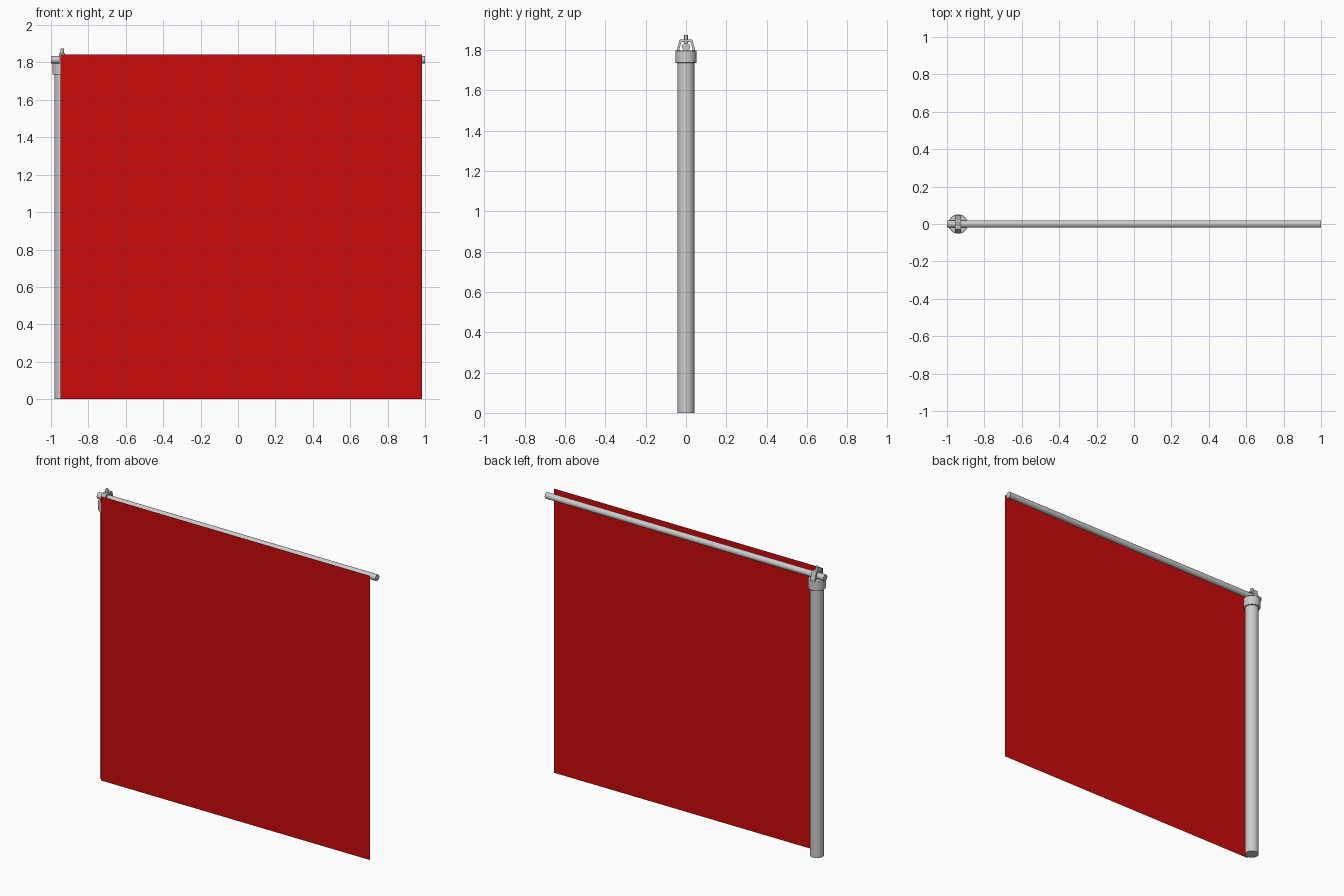
import bpy, bmesh
from math import pi, radians

if "Cube" in bpy.data.objects:
    bpy.data.objects.remove(bpy.data.objects["Cube"])

POLE_X = -0.94


def cylinder(name, radius, length, location, rotation=(0, 0, 0), sides=32, bevel=0.0):
    bpy.ops.mesh.primitive_cylinder_add(vertices=sides, radius=radius, depth=length,
                                        location=location, rotation=rotation)
    ob = bpy.context.object
    ob.name = name
    if bevel:
        mod = ob.modifiers.new("edge", 'BEVEL')
        mod.width = bevel
        mod.segments = 2
        mod.limit_method = 'ANGLE'
        mod.angle_limit = radians(40)
    bpy.ops.object.shade_smooth_by_angle(angle=radians(30))
    return ob


def mesh_object(name, bm):
    bmesh.ops.recalc_face_normals(bm, faces=bm.faces)
    me = bpy.data.meshes.new(name)
    bm.to_mesh(me)
    bm.free()
    ob = bpy.data.objects.new(name, me)
    bpy.context.collection.objects.link(ob)
    return ob


# Upright pole, its cap collar and the horizontal bar
cylinder("pole", 0.042, 1.76, (POLE_X, 0, 0.88))
cylinder("collar", 0.052, 0.062, (POLE_X, 0, 1.766), bevel=0.003)
cylinder("crossbar", 0.02, 2.0, (0, 0, 1.815), (0, pi / 2, 0))

# Bracket looping over the bar: half outline (y, z), mirrored and extruded in x
outer = [(0.047, 1.79), (0.045, 1.80), (0.033, 1.846), (0.027, 1.852)]
inner = [(0.034, 1.79), (0.033, 1.80), (0.024, 1.836), (0.021, 1.840)]


def mirrored(half):
    return half + [(-y, z) for y, z in reversed(half)]


bm = bmesh.new()
out_v = [bm.verts.new((POLE_X - 0.016, y, z)) for y, z in mirrored(outer)]
in_v = [bm.verts.new((POLE_X - 0.016, y, z)) for y, z in mirrored(inner)]
faces = [bm.faces.new((out_v[i], out_v[i + 1], in_v[i + 1], in_v[i]))
         for i in range(len(out_v) - 1)]
ext = bmesh.ops.extrude_face_region(bm, geom=faces, use_keep_orig=True)
moved = [g for g in ext["geom"] if isinstance(g, bmesh.types.BMVert)]
bmesh.ops.translate(bm, verts=moved, vec=(0.032, 0, 0))
mesh_object("bracket", bm)

# Clamp screw through the top of the bracket
cylinder("clamp_screw", 0.009, 0.042, (POLE_X, 0, 1.853), sides=16)

# Flag sheet hanging in front of the pole
bm = bmesh.new()
bm.faces.new([bm.verts.new((x, -0.0525, z))
              for x, z in ((-0.948, 0), (0.985, 0), (0.985, 1.843), (-0.948, 1.843))])
flag = mesh_object("flag", bm)
red = bpy.data.materials.new("red_cloth")
red.diffuse_color = (0.6, 0.003, 0.003, 1)
red.use_nodes = True
red.node_tree.nodes["Principled BSDF"].inputs["Base Color"].default_value = red.diffuse_color
flag.data.materials.append(red)
